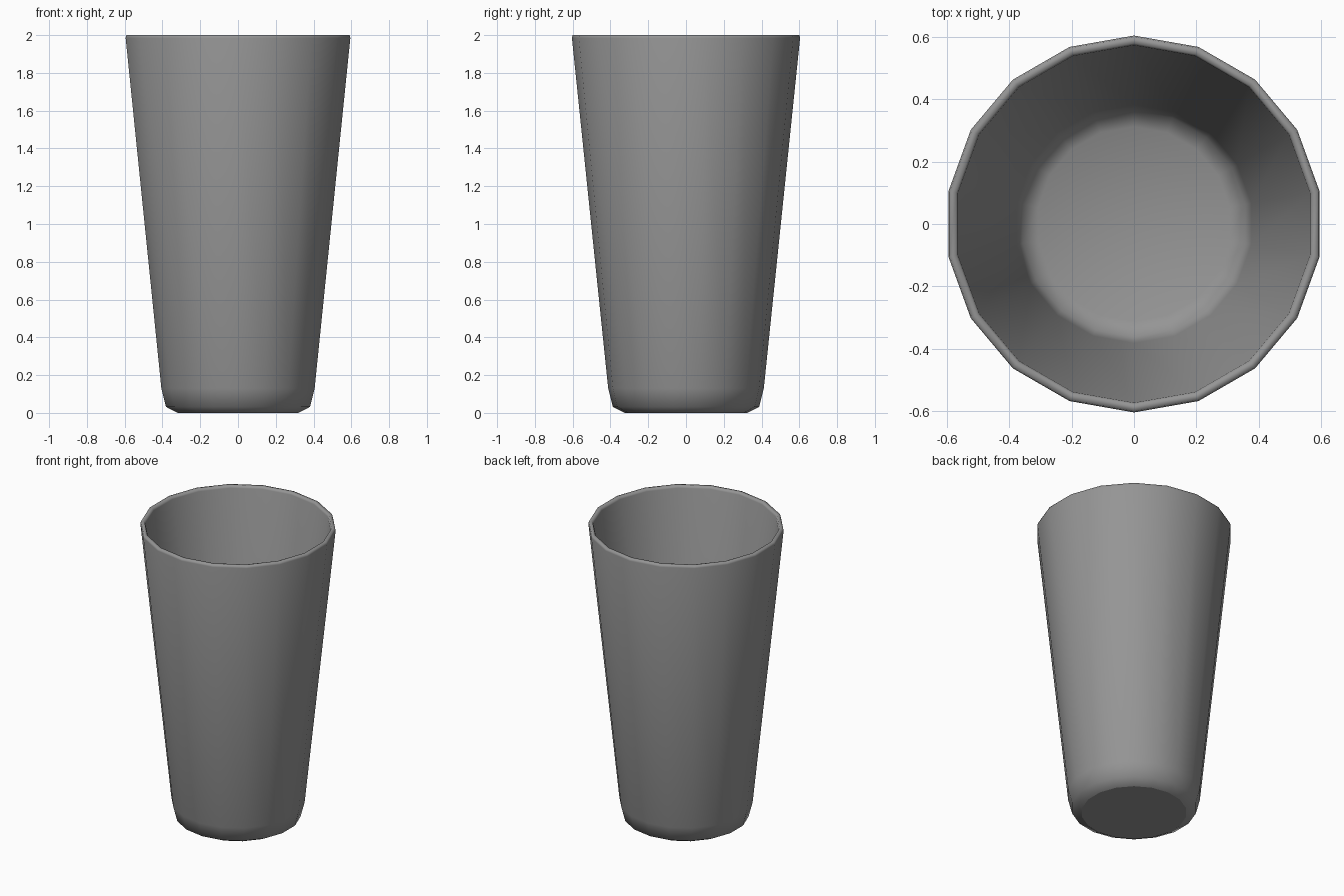
import bpy, bmesh
from math import sin, cos, pi

if "Cube" in bpy.data.objects:
    bpy.data.objects.remove(bpy.data.objects["Cube"])

SIDES = 18

# Cup wall cross-section (radius, height): outside upward, over the rim, inside down
profile = [(0.325, 0.0), (0.387, 0.032), (0.412, 0.13), (0.604, 1.985),
           (0.600, 2.0), (0.579, 2.0), (0.573, 1.985),
           (0.382, 0.135), (0.362, 0.055), (0.312, 0.03)]

bm = bmesh.new()
rings = []
for r, z in profile:
    rings.append([bm.verts.new((r * sin(2 * pi * i / SIDES), r * cos(2 * pi * i / SIDES), z))
                  for i in range(SIDES)])

# Walls and rim
for a, b in zip(rings, rings[1:]):
    for i in range(SIDES):
        j = (i + 1) % SIDES
        bm.faces.new((a[i], a[j], b[j], b[i]))

# Underside and inner floor
base = bm.faces.new(rings[0])
floor = bm.faces.new(rings[-1])
bmesh.ops.recalc_face_normals(bm, faces=bm.faces[:])

# Smooth body with a crisp edge around the underside
for f in bm.faces:
    f.smooth = True
for e in base.edges:
    e.smooth = False
bmesh.ops.poke(bm, faces=[floor])

mesh = bpy.data.meshes.new("cup")
bm.to_mesh(mesh)
bm.free()
cup = bpy.data.objects.new("cup", mesh)
bpy.context.collection.objects.link(cup)

# Dark grey surface
mat = bpy.data.materials.new("dark_grey")
mat.diffuse_color = (0.3, 0.3, 0.3, 1.0)
mat.use_nodes = True
mat.node_tree.nodes["Principled BSDF"].inputs["Base Color"].default_value = mat.diffuse_color
mesh.materials.append(mat)
